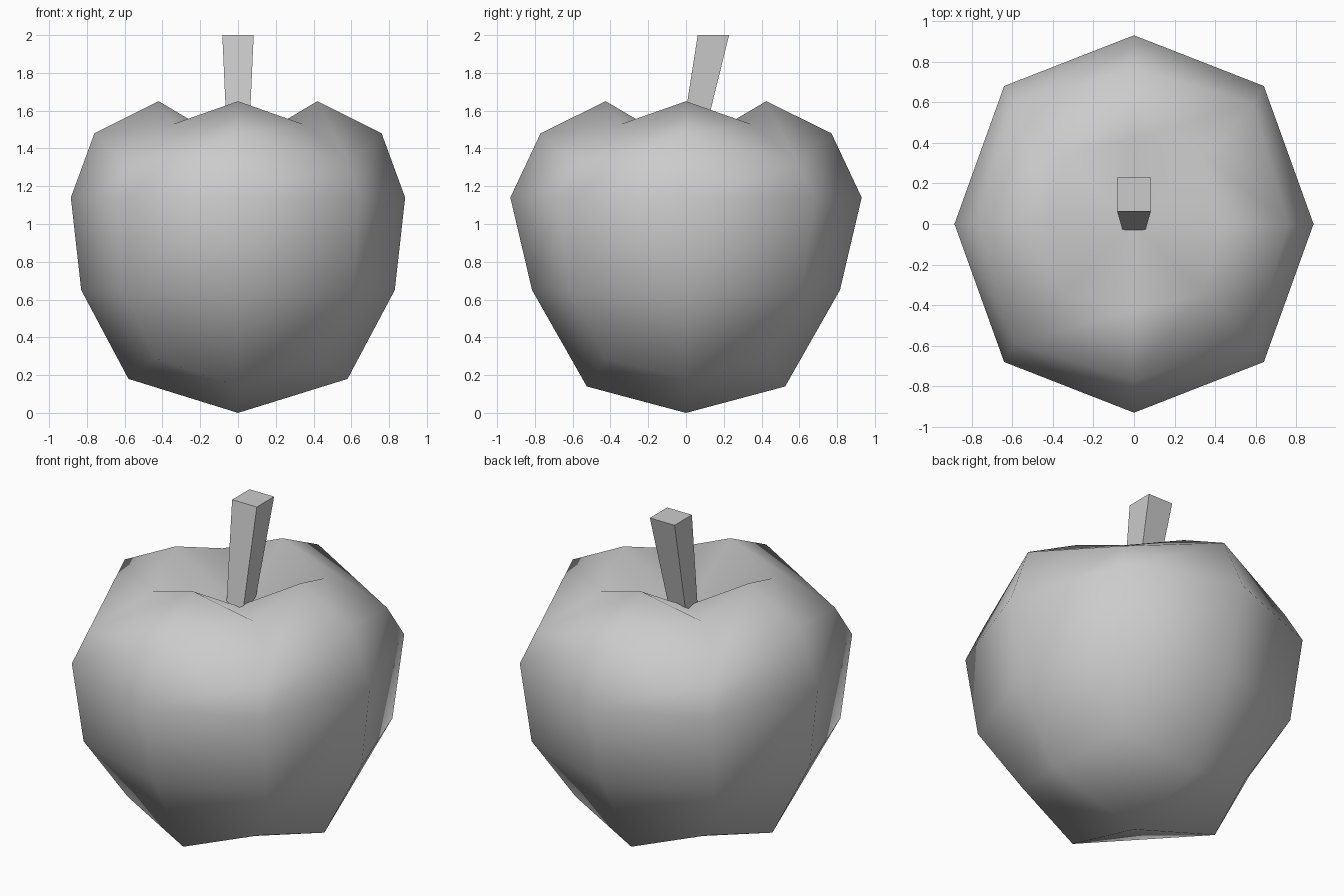
import bpy, math
from math import radians

if "Cube" in bpy.data.objects:
    bpy.data.objects.remove(bpy.data.objects["Cube"])


def make_object(name, verts, faces):
    mesh = bpy.data.meshes.new(name)
    mesh.from_pydata(verts, [], faces)
    mesh.update()
    obj = bpy.data.objects.new(name, mesh)
    bpy.context.collection.objects.link(obj)
    return obj


# Apple body: eight-sided rings
# (side x, side z, front y, front z, diagonal x, diagonal y, diagonal z)
rings = [
    (0.58, 0.18, 0.525, 0.14, 0.44, 0.43, 0.29),
    (0.83, 0.65, 0.815, 0.65, 0.61, 0.61, 0.65),
    (0.885, 1.14, 0.93, 1.14, 0.64, 0.68, 1.14),
    (0.76, 1.48, 0.77, 1.48, 0.59, 0.59, 1.32),
    (0.42, 1.65, 0.425, 1.65, 0.34, 0.34, 1.53),
]
verts, faces = [], []
for sx, sz, fy, fz, dx, dy, dz in rings:
    verts += [(sx, 0, sz), (dx, dy, dz), (0, fy, fz), (-dx, dy, dz),
              (-sx, 0, sz), (-dx, -dy, dz), (0, -fy, fz), (dx, -dy, dz)]
for r in range(len(rings) - 1):
    for i in range(8):
        j = (i + 1) % 8
        a = r * 8
        faces.append((a + i, a + j, a + 8 + j, a + 8 + i))

# Bottom tip and stem hollow
bottom, hollow = len(verts), len(verts) + 1
verts += [(0, 0, 0), (0, 0, 1.40)]
top = (len(rings) - 1) * 8
for i in range(8):
    j = (i + 1) % 8
    faces.append((bottom, j, i))
    faces.append((hollow, top + i, top + j))
apple = make_object("apple_body", verts, faces)

# Leaning square stem
levels = [(1.38, 0.02, 0.055), (2.0, 0.145, 0.083)]
sv = [(x * h, cy + y * h, z) for z, cy, h in levels
      for x, y in ((-1, -1), (1, -1), (1, 1), (-1, 1))]
sf = [(i, (i + 1) % 4, 4 + (i + 1) % 4, 4 + i) for i in range(4)]
stem = make_object("stem", sv, sf + [(3, 2, 1, 0), (4, 5, 6, 7)])

# Soft body shading, flat stem
bpy.ops.object.select_all(action='DESELECT')
apple.select_set(True)
bpy.context.view_layer.objects.active = apple
bpy.ops.object.shade_smooth_by_angle(angle=radians(62))
